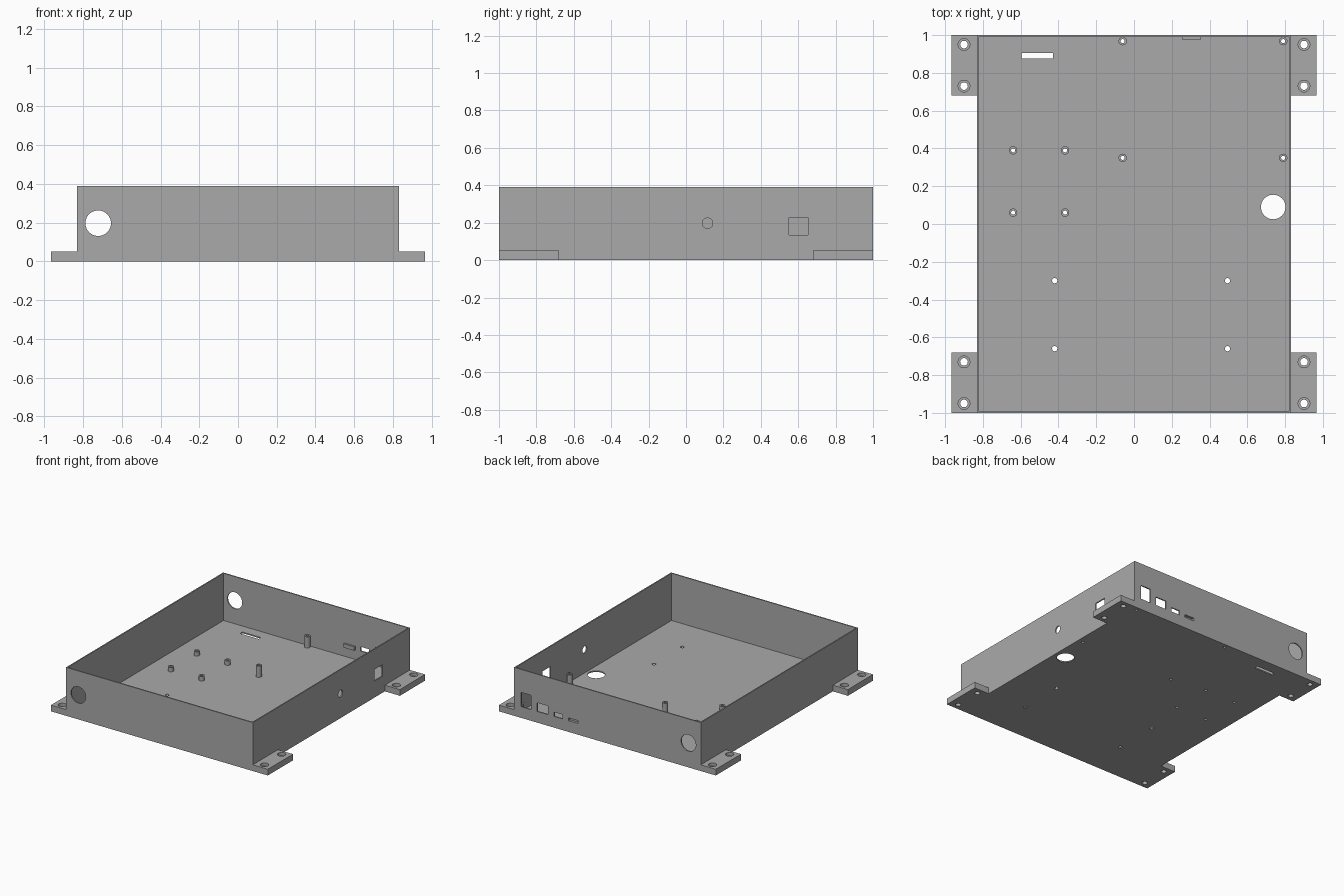
import bpy, bmesh
from math import pi
from mathutils import Matrix, Vector

if "Cube" in bpy.data.objects:
    bpy.data.objects.remove(bpy.data.objects["Cube"])

grey = bpy.data.materials.new("plain grey")
grey.use_nodes = True
grey.diffuse_color = (0.4, 0.4, 0.4, 1)
grey.node_tree.nodes["Principled BSDF"].inputs["Base Color"].default_value = (0.4, 0.4, 0.4, 1)

W, D, H = 0.832, 1.0, 0.39       # half width, half depth, height
T = 0.01                         # sheet thickness
SPAN = 0.05                      # overshoot of cutters


def box(bm, lo, hi):
    lo, hi = Vector(lo), Vector(hi)
    size = Matrix.Diagonal((hi - lo).to_4d())
    size[3][3] = 1
    bmesh.ops.create_cube(bm, size=1, matrix=Matrix.Translation((lo + hi) / 2) @ size)


def rod(bm, centre, radius, length, axis="Z", sides=32):
    turn = {"X": Matrix.Rotation(pi / 2, 4, "Y"),
            "Y": Matrix.Rotation(pi / 2, 4, "X"), "Z": Matrix.Identity(4)}[axis]
    bmesh.ops.create_cone(bm, cap_ends=True, segments=sides, radius1=radius,
                          radius2=radius, depth=length,
                          matrix=Matrix.Translation(centre) @ turn)


def make(name, bm):
    mesh = bpy.data.meshes.new(name)
    bm.to_mesh(mesh)
    bm.free()
    mesh.materials.append(grey)
    obj = bpy.data.objects.new(name, mesh)
    bpy.context.collection.objects.link(obj)
    return obj


def cut(obj, bm):
    cutter = make("cutter", bm)
    mod = obj.modifiers.new("cut", "BOOLEAN")
    mod.operation, mod.solver, mod.object = "DIFFERENCE", "EXACT", cutter
    bpy.ops.object.select_all(action="DESELECT")
    bpy.context.view_layer.objects.active = obj
    obj.select_set(True)
    bpy.ops.object.modifier_apply(modifier=mod.name)
    bpy.data.objects.remove(cutter)


def smooth(obj):
    bpy.ops.object.select_all(action="DESELECT")
    bpy.context.view_layer.objects.active = obj
    obj.select_set(True)
    bpy.ops.object.shade_smooth_by_angle()


tall_posts = [(x, y) for x in (-0.06, 0.79) for y in (0.35, 0.968)]
short_posts = [(x, y) for x in (-0.64, -0.365) for y in (0.06, 0.39)]
floor_holes = [(x, y) for x in (-0.42, 0.495) for y in (-0.66, -0.3)]

# Open tray
bm = bmesh.new()
box(bm, (-W, -D, 0), (W, D, H))
tray = make("tray", bm)
bm = bmesh.new()
box(bm, (-W + T, -D + T, T), (W - T, D - T, H + SPAN))
cut(tray, bm)

# Openings in floor and walls
bm = bmesh.new()
for x, y in floor_holes:
    rod(bm, (x, y, 0), 0.014, SPAN)
for x, y in tall_posts + short_posts:
    rod(bm, (x, y, 0), 0.011, SPAN, sides=20)
rod(bm, (0.737, 0.09, 0), 0.065, SPAN, sides=48)
box(bm, (-0.595, 0.875, -SPAN), (-0.43, 0.906, SPAN))
for y in (-D, D):
    rod(bm, (-0.722, y, 0.197), 0.066, SPAN, "Y", 48)
rod(bm, (W, 0.115, 0.197), 0.028, SPAN, "X")
box(bm, (W - SPAN, 0.55, 0.133), (W + SPAN, 0.652, 0.227))
# Connector ports: left edge, right edge, top
for x0, x1, top in ((0.68, 0.77, 0.205), (0.53, 0.625, 0.16),
                    (0.4, 0.475, 0.125), (0.262, 0.348, 0.113)):
    box(bm, (x0, D - SPAN, 0.09), (x1, D + SPAN, top))
cut(tray, bm)
smooth(tray)

# Shallow closed pocket behind the narrow slot
bm = bmesh.new()
box(bm, (0.258, 0.975, 0.086), (0.352, D - T, 0.117))
pocket = make("slot_pocket", bm)
bm = bmesh.new()
box(bm, (0.262, 0.98, 0.09), (0.348, D, 0.113))
cut(pocket, bm)

# Hollow mounting posts
for name, spots, top in (("tall_post", tall_posts, 0.1), ("short_post", short_posts, 0.045)):
    for x, y in spots:
        bm = bmesh.new()
        rod(bm, (x, y, (T + top) / 2), 0.022, top - T, sides=24)
        post = make(name, bm)
        bm = bmesh.new()
        rod(bm, (x, y, top / 2), 0.011, 2 * top, sides=20)
        cut(post, bm)
        smooth(post)

# Corner mounting feet with stepped screw holes
FOOT = 0.05
for sx in (-1, 1):
    for sy in (-1, 1):
        xs, ys = sorted((sx * W, sx * 0.966)), sorted((sy * 0.68, sy * D))
        bm = bmesh.new()
        box(bm, (xs[0], ys[0], 0), (xs[1], ys[1], FOOT))
        foot = make("mounting_foot", bm)
        for radius, z in ((0.02, 0), (0.031, FOOT + 0.025)):
            bm = bmesh.new()
            for y in (0.73, 0.95):
                rod(bm, (sx * 0.9, sy * y, z), radius, 0.1 if z else 0.2)
            cut(foot, bm)
        smooth(foot)
